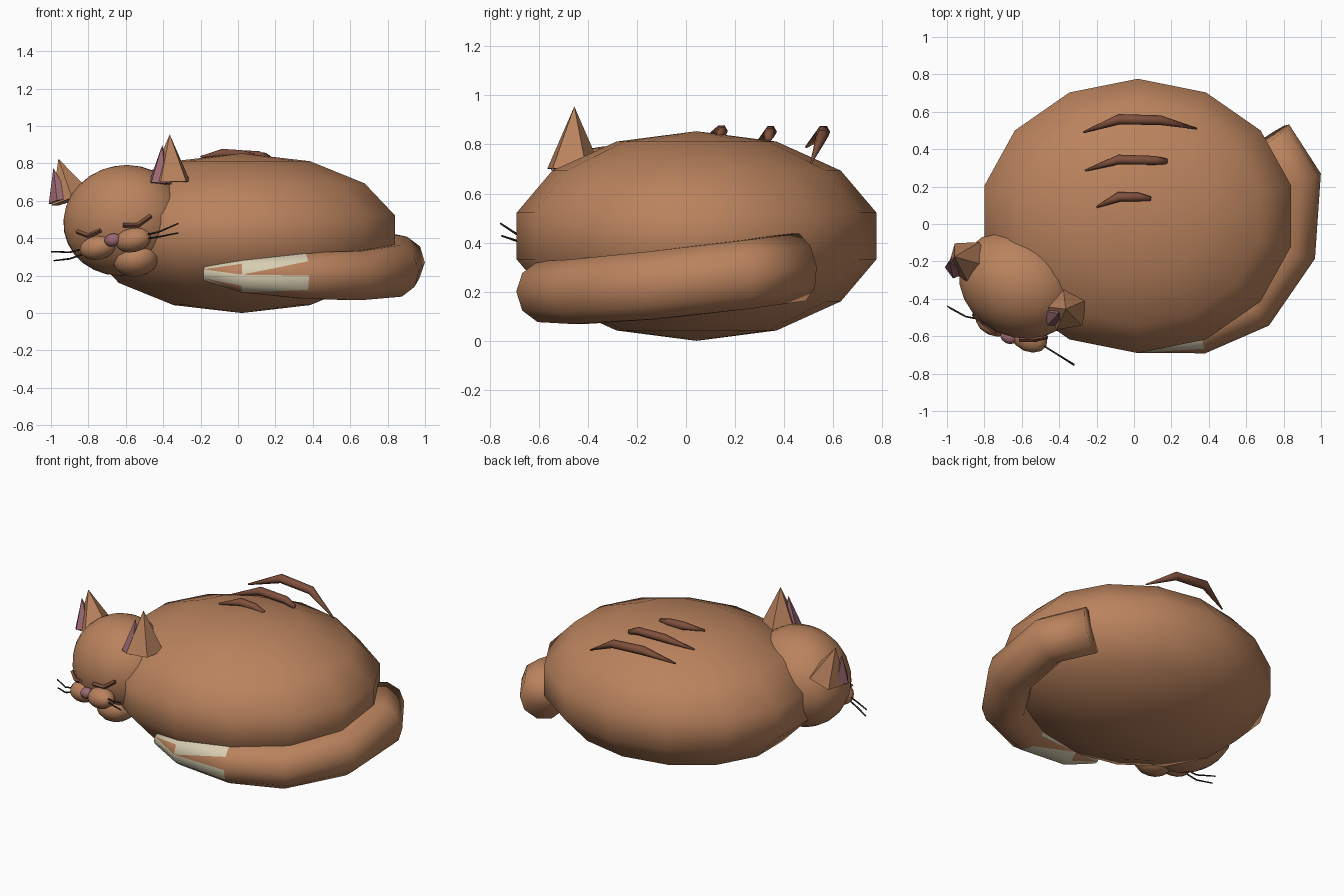
import bpy, bmesh, math
from mathutils import Vector, Matrix

cube = bpy.data.objects.get("Cube")
if cube:
    bpy.data.objects.remove(cube, do_unlink=True)


def material(name, rgb):
    m = bpy.data.materials.new(name)
    m.use_nodes = True
    m.diffuse_color = (*rgb, 1)
    m.node_tree.nodes["Principled BSDF"].inputs["Base Color"].default_value = (*rgb, 1)
    return m


FUR = material("ginger_fur", (.49, .225, .11))
CREAM = material("cream", (.68, .61, .44))
STRIPE = material("dark_brown", (.21, .08, .045))
MAUVE = material("mauve_pink", (.33, .14, .17))
DARK = material("whisker_dark", (.03, .025, .02))


def finish(name, bm, mats, smooth=True):
    bmesh.ops.recalc_face_normals(bm, faces=bm.faces)
    mesh = bpy.data.meshes.new(name)
    bm.to_mesh(mesh)
    bm.free()
    for m in mats:
        mesh.materials.append(m)
    for p in mesh.polygons:
        p.use_smooth = smooth
    ob = bpy.data.objects.new(name, mesh)
    bpy.context.collection.objects.link(ob)
    return ob


def ellipsoid(name, matrix, segs, rings, mat):
    bm = bmesh.new()
    bmesh.ops.create_uvsphere(bm, u_segments=segs, v_segments=rings, radius=1, matrix=matrix)
    return finish(name, bm, [mat])


def sweep(name, path, radii, sides, mats, paint=None, smooth=True):
    """Round tube along a path, with one radius per point."""
    bm = bmesh.new()
    pts = [Vector(p) for p in path]
    rings = []
    for i, p in enumerate(pts):
        t = (pts[min(i + 1, len(pts) - 1)] - pts[max(i - 1, 0)]).normalized()
        side = t.cross(Vector((0, 0, 1))).normalized()
        up = side.cross(t)
        rings.append([bm.verts.new(p + radii[i] * (math.cos(a) * side + math.sin(a) * up))
                      for a in (math.tau * k / sides for k in range(sides))])
    for i in range(len(rings) - 1):
        for k in range(sides):
            n = (k + 1) % sides
            a, b, c, d = rings[i][k], rings[i][n], rings[i + 1][n], rings[i + 1][k]
            if paint and i < 2:
                # split patterned quads into two triangles, fanning from alternate corners
                tris = ((a, b, c), (a, c, d)) if (i + k) % 2 else ((b, c, d), (b, d, a))
                for j, tri in enumerate(tris):
                    bm.faces.new(tri).material_index = paint(i, k, j)
            else:
                bm.faces.new((a, b, c, d))
    tip = bm.faces.new(rings[0])
    tip.material_index = 1 if paint else 0
    bm.faces.new(rings[-1])
    return finish(name, bm, mats, smooth)


# Curled body
body_m = Matrix.Translation((.02, .043, .427)) @ Matrix.Diagonal((.862, .752, .427, 1))
ellipsoid("body", body_m, 14, 7, FUR)

# Head frame: turned and rolled toward its right
u = Vector((.89, -.405, .19)).normalized()
back = Vector((-.18, .08, .98)).cross(u).normalized()
up = u.cross(back)
turn = Matrix((u, back, up)).transposed().to_4x4()
centre = Vector((-.61, -.32, .495))


def placed(pos, size):
    return Matrix.Translation(pos) @ turn @ Matrix.Diagonal((*size, 1))


head_m = placed(centre, (.335, .285, .295))
ellipsoid("head", head_m, 24, 14, FUR)


def on_face(x, z, lift=.008):
    """Point on the front of the head at the given x and z."""
    inv = head_m.inverted()
    o = inv @ Vector((x, -2, z))
    d = inv.to_3x3() @ Vector((0, 1, 0))
    b, c = o.dot(d), o.dot(o) - 1
    s = (-b - math.sqrt(max(b * b - d.dot(d) * c, 0))) / d.dot(d)
    return Vector((x, -2 + s - lift, z))


# Muzzle, chin and nose
muzzle = Vector((-.655, -.565, .37))
for name, s in (("left", 1), ("right", -1)):
    ellipsoid(name + "_muzzle", placed(muzzle + s * .105 * u, (.105, .075, .065)), 12, 8, FUR)
ellipsoid("chin", placed((-.545, -.47, .285), (.125, .12, .09)), 12, 8, FUR)
ellipsoid("nose", placed((-.67, -.605, .39), (.047, .035, .035)), 12, 8, MAUVE)

# Sleeping eyes
eyes = {"right_eye": ((-.86, .435), (-.80, .412), (-.735, .44)),
        "left_eye": ((-.615, .47), (-.535, .47), (-.465, .52))}
for name, pts in eyes.items():
    sweep(name, [on_face(x, z) for x, z in pts], (.012, .013, .012), 4, [STRIPE], smooth=False)


# Ears: five-sided cones, with a slimmer mauve cone set into the front of each
def cone(name, base, tip, radius, mat):
    axis = Vector(tip) - Vector(base)
    rot = axis.to_track_quat('Z', 'Y').to_matrix().to_4x4()
    bm = bmesh.new()
    bmesh.ops.create_cone(bm, cap_ends=True, segments=5, radius1=radius, radius2=0,
                          depth=axis.length,
                          matrix=Matrix.Translation(Vector(base) + axis / 2) @ rot)
    finish(name, bm, [mat], False)


ears = {"left": ((-.36, -.46, .70), (-.365, -.455, .955)),
        "right": ((-.89, -.195, .605), (-.96, -.175, .825))}
for name, (base, tip) in ears.items():
    base, tip = Vector(base), Vector(tip)
    shift = -.055 * back - .04 * u
    cone(name + "_ear", base, tip, .118, FUR)
    cone(name + "_inner_ear", base + shift, base.lerp(tip, .8) + shift * .7, .065, MAUVE)

# Whiskers
whiskers = {
    "left_upper": ((-.50, -.64, .415), (-.42, -.69, .435), (-.32, -.755, .478)),
    "left_lower": ((-.50, -.64, .395), (-.42, -.69, .408), (-.32, -.75, .428)),
    "right_upper": ((-.80, -.515, .35), (-.90, -.495, .325), (-.998, -.44, .328)),
    "right_lower": ((-.80, -.515, .325), (-.90, -.495, .29), (-.985, -.45, .28))}
for name, pts in whiskers.items():
    sweep(name + "_whisker", pts, (.005, .005, .004), 5, [DARK])

# Raised back stripes
stripes = {
    "front": (((-.2, .09, .835), (-.08, .145, .855), (.02, .145, .85), (.09, .135, .84)),
              (.005, .026, .024, .012)),
    "middle": (((-.26, .285, .80), (-.08, .345, .852), (.11, .34, .845), (.175, .335, .82)),
               (.005, .026, .024, .015)),
    "rear": (((-.27, .49, .79), (-.08, .56, .852), (.14, .555, .835), (.335, .51, .725)),
             (.005, .028, .026, .004))}
for name, (pts, radii) in stripes.items():
    sweep(name + "_back_stripe", pts, radii, 6, [STRIPE])


# Tail wrapped round the left side, with a cream tip broken by ginger wedges
def tip_paint(ring, column, half):
    return 0 if (column % 2 == 0) and (half == ring) else 1


tail_path = ((-.18, -.565, .21), (.02, -.59, .205), (.35, -.565, .20), (.63, -.44, .20),
             (.83, -.14, .225), (.855, .24, .27), (.71, .45, .30))
sweep("tail", tail_path, (.04, .1, .13, .138, .145, .147, .145), 10, [FUR, CREAM], tip_paint)
